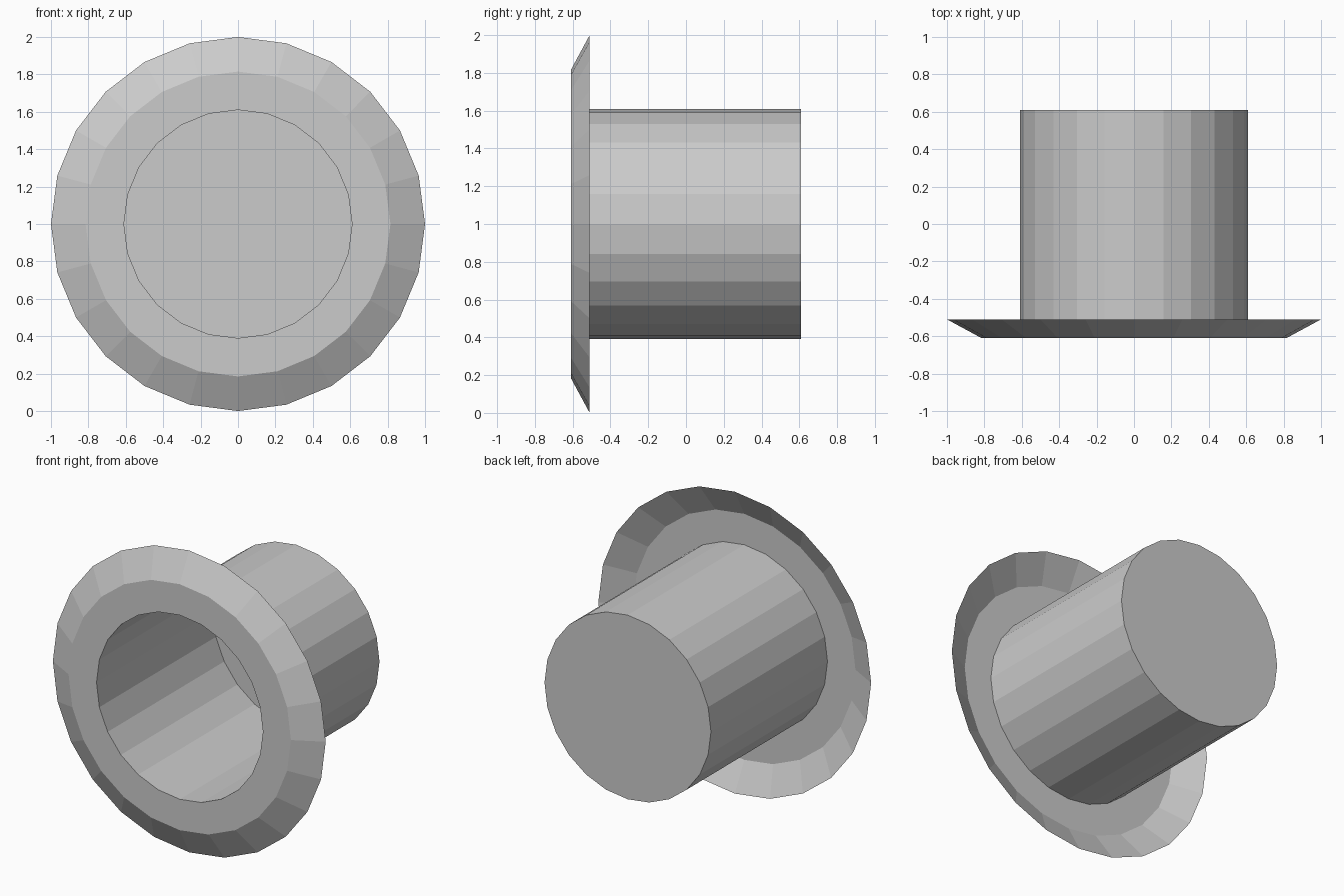
import bpy, bmesh
from math import cos, sin, tau

if "Cube" in bpy.data.objects:
    bpy.data.objects.remove(bpy.data.objects["Cube"])

SIDES = 24
CENTRE_Z = 1.0
# Half profile (radius, y): closed back end, tube wall, flat ring, swept-back rim
PROFILE = [(0.61, 0.61), (0.61, -0.61), (0.815, -0.61), (1.0, -0.51)]


def ring(bm, radius, y):
    return [bm.verts.new((radius * cos(tau * i / SIDES), y,
                          CENTRE_Z + radius * sin(tau * i / SIDES)))
            for i in range(SIDES)]


bm = bmesh.new()
rings = [ring(bm, r, y) for r, y in PROFILE]

# Back end cap
bm.faces.new(rings[0])

# Tube wall and flange, one thin sheet
for a, b in zip(rings, rings[1:]):
    for i in range(SIDES):
        j = (i + 1) % SIDES
        bm.faces.new((a[j], a[i], b[i], b[j]))

mesh = bpy.data.meshes.new("flanged_cup")
bm.to_mesh(mesh)
bm.free()
cup = bpy.data.objects.new("flanged_cup", mesh)
bpy.context.collection.objects.link(cup)
